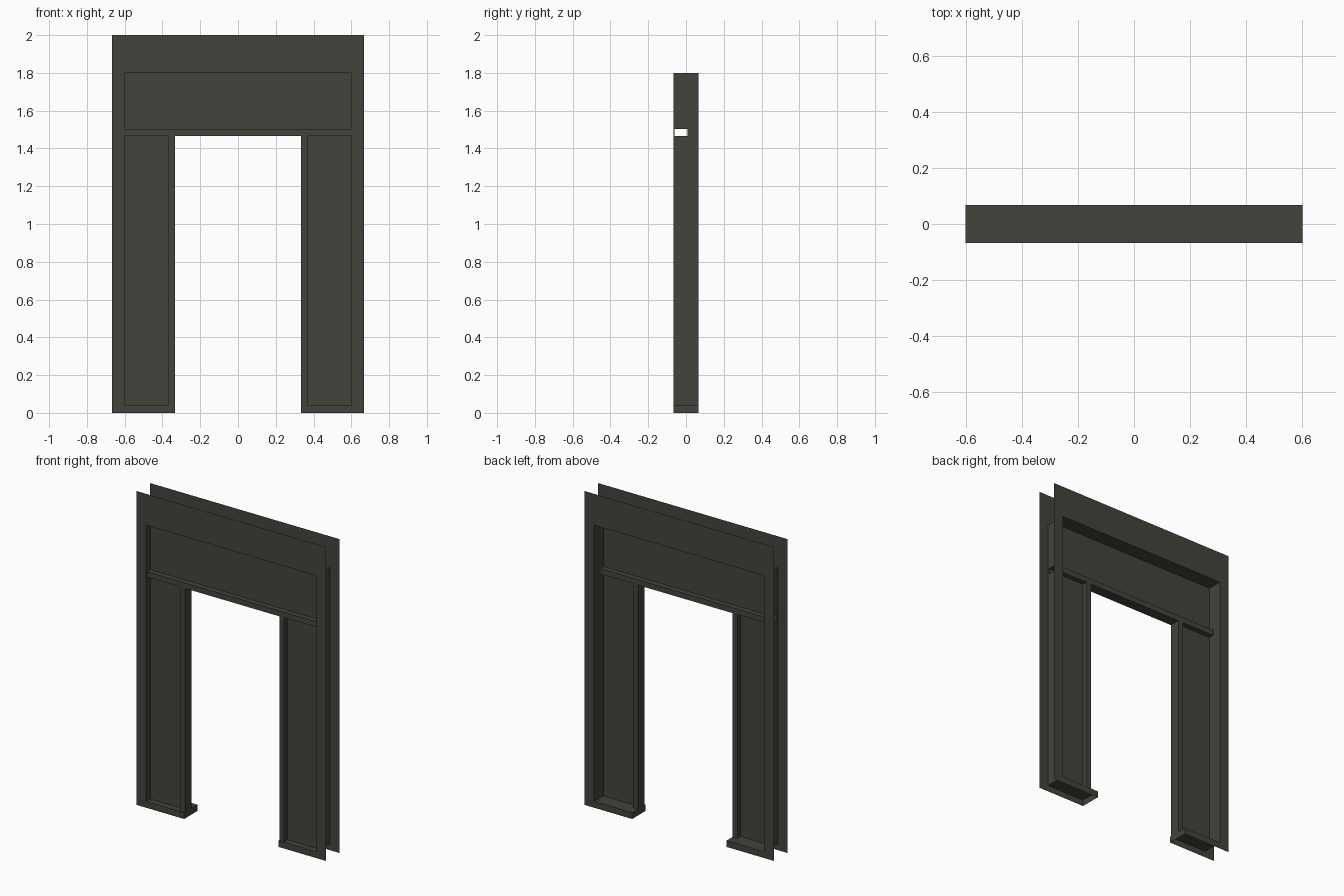
import bpy, bmesh

if "Cube" in bpy.data.objects:
    bpy.data.objects.remove(bpy.data.objects["Cube"])

D = 0.067             # half depth between the two facing sheets
W, H = 0.667, 2.0     # outer half width and height
RX, RZ = 0.6, 1.8     # recess half width and top
JI, JO = 0.333, 0.367 # jamb inner and outer x
SILL = 0.04
R0, R1 = 1.467, 1.502 # rail bottom and top
BF, BB = -0.06, 0.007 # front and back of the rail and jambs
PY = -0.0265          # panel plane

mat = bpy.data.materials.new("dark_olive_grey")
mat.diffuse_color = (0.056, 0.056, 0.046, 1)
mat.use_nodes = True
mat.node_tree.nodes["Principled BSDF"].inputs["Base Color"].default_value = mat.diffuse_color


def make(name, faces):
    """Object from a list of faces, each a list of corner points."""
    bm = bmesh.new()
    for f in faces:
        bm.faces.new([bm.verts.new(p) for p in f])
    bmesh.ops.remove_doubles(bm, verts=bm.verts, dist=1e-5)
    me = bpy.data.meshes.new(name)
    bm.to_mesh(me)
    bm.free()
    me.materials.append(mat)
    ob = bpy.data.objects.new(name, me)
    bpy.context.collection.objects.link(ob)
    return ob


def panel(name, x0, x1, z0, z1):
    make(name, [[(x0, PY, z0), (x1, PY, z0), (x1, PY, z1), (x0, PY, z1)]])


# Path around the recess, from one foot over the top to the other
half = [(JI, 0), (JI, SILL), (RX, SILL), (RX, R0), (RX, R1), (RX, RZ)]
path = [(-x, z) for x, z in half] + half[::-1]

# Front and back facing sheets: thin, open between them at the outer edge
sheet = [(x, z) for x, z in path if z not in (R0, R1)]
sheet += [(W, 0), (W, H), (-W, H), (-W, 0)]
make("front_facing", [[(x, -D, z) for x, z in sheet[::-1]]])
make("back_facing", [[(x, D, z) for x, z in sheet]])

# Recess lining, with a slot at each side where the hollow rail ends
ys = [-D, BF, BB, D]
lining = []
for (xa, za), (xb, zb) in zip(path, path[1:]):
    for i in range(3):
        if i == 1 and {za, zb} == {R0, R1}:
            continue
        y0, y1 = ys[i], ys[i + 1]
        lining.append([(xa, y0, za), (xb, y0, zb), (xb, y1, zb), (xa, y1, za)])
make("recess_lining", lining)

# Hollow cross rail, open at both ends
ring = [(BF, R0), (BB, R0), (BB, R1), (BF, R1)]
make("cross_rail", [[(-RX, a[0], a[1]), (-RX, b[0], b[1]),
                     (RX, b[0], b[1]), (RX, a[0], a[1])]
                    for a, b in zip(ring, ring[1:] + ring[:1])])

# Door jambs and side panels
for s, side in ((-1, "left"), (1, "right")):
    xa, xb = sorted((s * JI, s * JO))
    ring = [(xa, BF), (xb, BF), (xb, BB), (xa, BB)]
    make(side + "_jamb", [[(*a, SILL), (*b, SILL), (*b, R0), (*a, R0)]
                          for a, b in zip(ring, ring[1:] + ring[:1])])
    xa, xb = sorted((s * JO, s * RX))
    panel(side + "_panel", xa, xb, SILL, R0)

# Panel over the doorway
panel("top_panel", -RX, RX, R1, RZ)
